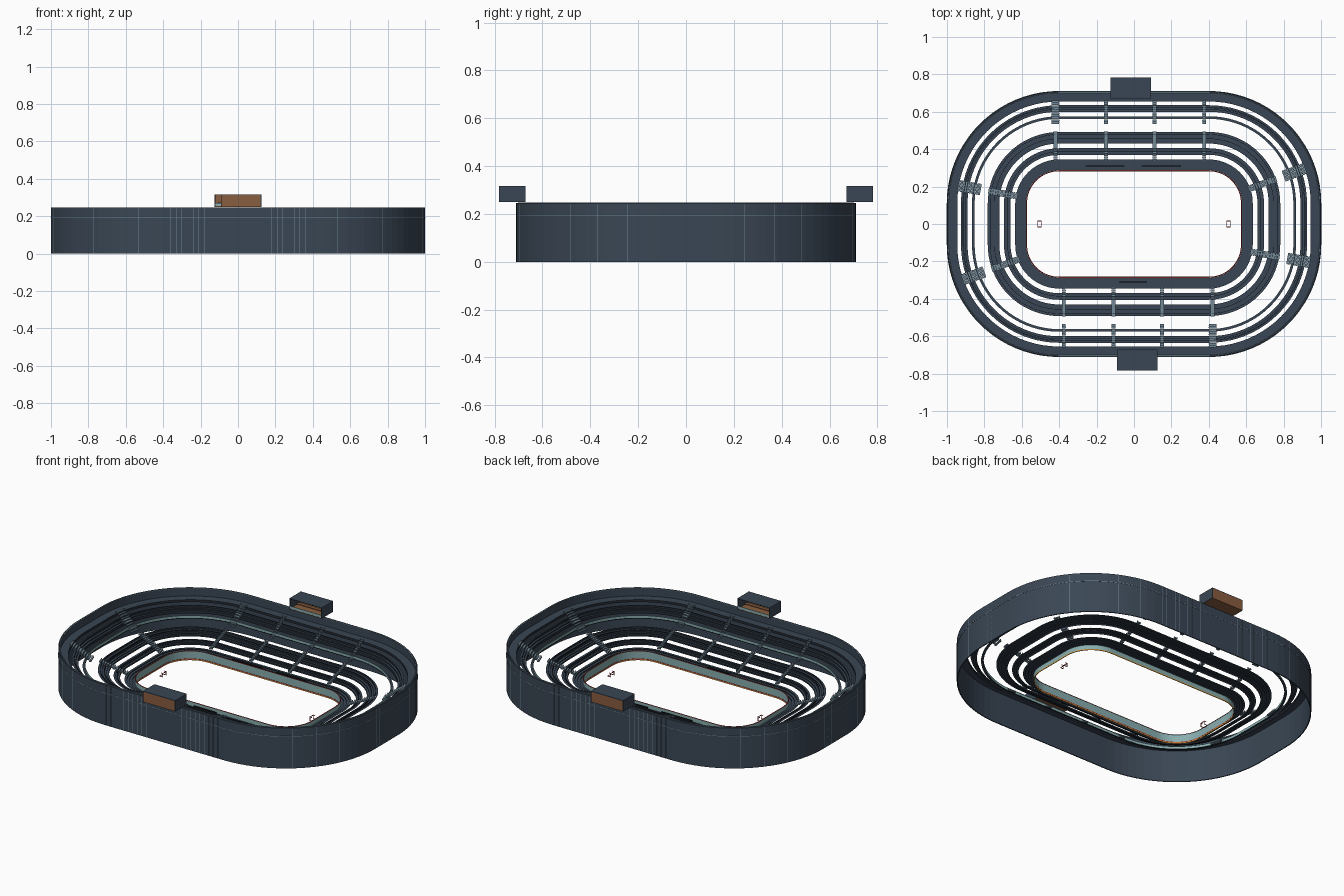
import bpy, bmesh, math
from mathutils import Vector, Matrix

if "Cube" in bpy.data.objects:
    bpy.data.objects.remove(bpy.data.objects["Cube"])

CX, CY = 0.4, 0.11          # corner centres shared by every ring
SEG = 20                    # facets per corner


def material(name, rgb):
    m = bpy.data.materials.new(name)
    m.use_nodes = True
    m.diffuse_color = (*rgb, 1)
    bsdf = m.node_tree.nodes["Principled BSDF"]
    bsdf.inputs["Base Color"].default_value = (*rgb, 1)
    bsdf.inputs["Roughness"].default_value = 0.8
    return m


SLATE = material("slate", (0.042, 0.062, 0.09))
CHARCOAL = material("charcoal", (0.018, 0.025, 0.036))
STEEL = material("stair steel", (0.17, 0.25, 0.31))
GLASS = material("teal glass", (0.25, 0.42, 0.43))
BROWN = material("brown wood", (0.25, 0.11, 0.05))
RED = material("red trim", (0.4, 0.04, 0.04))
YELLOW = material("yellow kickplate", (0.75, 0.36, 0.05))
BLACK = material("bench black", (0.008, 0.008, 0.01))


def finish(name, bm, mats, recalc=True):
    if recalc:
        bmesh.ops.recalc_face_normals(bm, faces=bm.faces)
    me = bpy.data.meshes.new(name)
    bm.to_mesh(me)
    bm.free()
    for m in mats:
        me.materials.append(m)
    ob = bpy.data.objects.new(name, me)
    bpy.context.collection.objects.link(ob)
    return ob


def ring_points(r):
    """Rounded rectangle at distance r from the corner centres."""
    pts = []
    for q, (sx, sy) in enumerate(((1, 1), (-1, 1), (-1, -1), (1, -1))):
        for k in range(SEG + 1):
            a = (q + k / SEG) * math.pi / 2
            pts.append((sx * CX + r * math.cos(a), sy * CY + r * math.sin(a)))
    return pts


def sweep(name, profile, mats, closed=True):
    """Sweep an (r, z) profile around the arena; risers take the last material."""
    bm = bmesh.new()
    cols = [[bm.verts.new((x, y, z)) for x, y in ring_points(r)] for r, z in profile]
    n = len(cols[0])
    for j in range(len(cols) if closed else len(cols) - 1):
        a, b = cols[j], cols[(j + 1) % len(cols)]
        riser = profile[j][0] == profile[(j + 1) % len(cols)][0]
        for i in range(n):
            k = (i + 1) % n
            f = bm.faces.new((a[i], b[i], b[k], a[k]))
            f.material_index = len(mats) - 1 if riser else 0
    return finish(name, bm, mats, closed)


def hoop(name, r0, r1, z0, z1, mat):
    return sweep(name, [(r0, z0), (r1, z0), (r1, z1), (r0, z1)], [mat])


def add_box(bm, centre, size, frame=Matrix()):
    mat = frame @ Matrix.Translation(centre) @ Matrix.Diagonal((*size, 1))
    return bmesh.ops.create_cube(bm, size=1, matrix=mat)["verts"]


def lower_z(r):
    return 0.03 + (r - 0.175) * 0.39


def upper_z(r):
    return 0.13 + (r - 0.455) * 0.72


# Outer wall with light floor line, top rim and rail
hoop("outer_wall", 0.594, 0.6, 0, 0.245, SLATE)
hoop("wall_floor_line", 0.599, 0.6012, 0.193, 0.196, STEEL)
hoop("wall_top_rail", 0.588, 0.592, 0.243, 0.247, STEEL)

# Seating terraces: concentric stepped bands with open gaps between them
bands = [
    ("rinkside_rows", 0.178, 0.235, 4, lower_z, 0.178),
    ("lower_middle_rows", 0.26, 0.295, 3, lower_z, 0.235),
    ("lower_rear_rows", 0.32, 0.382, 5, lower_z, 0.295),
    ("upper_front_row", 0.452, 0.466, 1, upper_z, 0.445),
    ("upper_middle_rows", 0.49, 0.525, 3, upper_z, 0.466),
    ("upper_walkway", 0.545, 0.596, 1, upper_z, 0.525),
]
for name, r0, r1, steps, height, prev in bands:
    w = (r1 - r0) / steps
    prof = [(r0, height(prev))]
    for s in range(steps):
        z = height(r0 + s * w)
        prof += [(r0 + s * w, z), (r0 + (s + 1) * w, z)]
    sweep(name, prof, [SLATE, CHARCOAL], closed=False)

# Seat backs along the terraces
for name, r, height in (("lower_seat_back_a", 0.275, lower_z), ("lower_seat_back_b", 0.345, lower_z),
                        ("lower_seat_back_c", 0.368, lower_z), ("upper_seat_back", 0.51, upper_z)):
    hoop(name, r, r + 0.002, height(r) - 0.002, height(r) + 0.008, CHARCOAL)
hoop("upper_tier_rail", 0.452, 0.454, 0.128, 0.142, GLASS)

# Rink boards
hoop("kickplate", 0.173, 0.177, 0, 0.006, YELLOW)
hoop("rink_boards", 0.174, 0.177, 0.006, 0.055, GLASS)
hoop("board_cap", 0.172, 0.1775, 0.055, 0.057, RED)
hoop("board_red_line", 0.1725, 0.1745, 0.006, 0.010, RED)


# Stair flights, placed once and repeated by half-turn rotation
def frame_at(x, y, angle):
    return Matrix.Translation((x, y, 0)) @ Matrix.Rotation(angle, 4, "Z")


def flight(bm, frame, r0, r1, height, width, steps):
    w = (r1 - r0) / steps
    for s in range(steps):
        r = r0 + (s + 0.5) * w
        z = height(r) + 0.006
        add_box(bm, (r, 0, z), (w * 0.9, width, 0.006), frame)
        for side in (-1, 1):
            add_box(bm, (r, side * width / 2, z + 0.004), (w * 0.3, 0.002, 0.012), frame)


up = math.pi / 2
places = [(frame_at(x, CY, up), 0.02, 0.04 if x < -0.4 else 0.02)
          for x in (-0.42, -0.15, 0.11, 0.375)]
places += [(frame_at(-CX, CY, math.radians(170)), 0.035, 0.06),
           (frame_at(-CX, -CY, math.radians(200)), 0.035, 0.06)]
lower, upper = bmesh.new(), bmesh.new()
for turn in (0, math.pi):
    spin = Matrix.Rotation(turn, 4, "Z")
    for frame, w_low, w_up in places:
        flight(lower, spin @ frame, 0.225, 0.385, lower_z, w_low, 12)
        flight(upper, spin @ frame, 0.425, 0.55, upper_z, w_up, 10)
finish("lower_stairs", lower, [STEEL])
finish("upper_stairs", upper, [STEEL])

# Thin seams on the outside of the wall
seams = bmesh.new()
for turn in (0, math.pi):
    spin = Matrix.Rotation(turn, 4, "Z")
    for side in (-1, 1):
        for k in range(10):
            frame = spin @ frame_at(side * (0.12 + 0.03 * k), CY, up)
            add_box(seams, (0.6, 0, 0.12), (0.002, 0.002, 0.24), frame)
        for k in range(1, 7):
            frame = spin @ frame_at(CX, side * CY, side * k * math.pi / 14)
            add_box(seams, (0.599, 0, 0.12), (0.002, 0.002, 0.24), frame)
    for k in range(-3, 4):
        add_box(seams, (0.9995, k * 0.033, 0.12), (0.001, 0.002, 0.24), spin)
finish("wall_seams", seams, [STEEL])

# Press boxes: slate shell, wooden back and floor, glazed front toward the rink
for name, turn in (("rear_press_box", 0), ("front_press_box", math.pi)):
    spin = Matrix.Rotation(turn, 4, "Z")
    shell = bmesh.new()
    x0, x1, y0, y1, z0, z1 = -0.125, 0.092, 0.672, 0.782, 0.25, 0.316
    xm, ym, zm = (x0 + x1) / 2, (y0 + y1) / 2, (z0 + z1) / 2
    add_box(shell, (xm, ym, z1 - 0.002), (x1 - x0, y1 - y0, 0.004), spin)
    for x in (x0 + 0.002, x1 - 0.002):
        add_box(shell, (x, ym, zm), (0.004, y1 - y0, z1 - z0), spin)
    finish(name + "_shell", shell, [SLATE])
    wood = bmesh.new()
    add_box(wood, (xm, ym, z0 + 0.002), (x1 - x0 - 0.008, y1 - y0, 0.004), spin)
    add_box(wood, (xm, y1 - 0.002, zm), (x1 - x0 - 0.008, 0.004, z1 - z0 - 0.008), spin)
    add_box(wood, (xm, ym, z0 + 0.02), (x1 - x0 - 0.03, 0.02, 0.004), spin)
    finish(name + "_wood", wood, [BROWN])
    pane = bmesh.new()
    add_box(pane, (xm, y0 + 0.002, z0 + 0.01), (x1 - x0 - 0.008, 0.003, 0.02), spin)
    finish(name + "_glass", pane, [GLASS])

# Team benches and officials' bench
benches = bmesh.new()
for x, y, length in ((-0.155, 0.31, 0.21), (0.145, 0.31, 0.21), (-0.005, -0.31, 0.15)):
    add_box(benches, (x, y, 0.045), (length, 0.006, 0.01))
finish("benches", benches, [BLACK])

# Goals: posts, crossbar and base frame
goals = bmesh.new()
for s in (-1, 1):
    for side in (-0.016, 0.016):
        add_box(goals, (s * 0.495, side, 0.012), (0.003, 0.003, 0.024))
        add_box(goals, (s * 0.505, side, 0.0015), (0.02, 0.003, 0.003))
        add_box(goals, (s * 0.501, side, 0.0225), (0.012, 0.003, 0.003))
    add_box(goals, (s * 0.495, 0, 0.0225), (0.003, 0.032, 0.003))
    add_box(goals, (s * 0.515, 0, 0.0015), (0.003, 0.032, 0.003))
finish("goals", goals, [RED])
